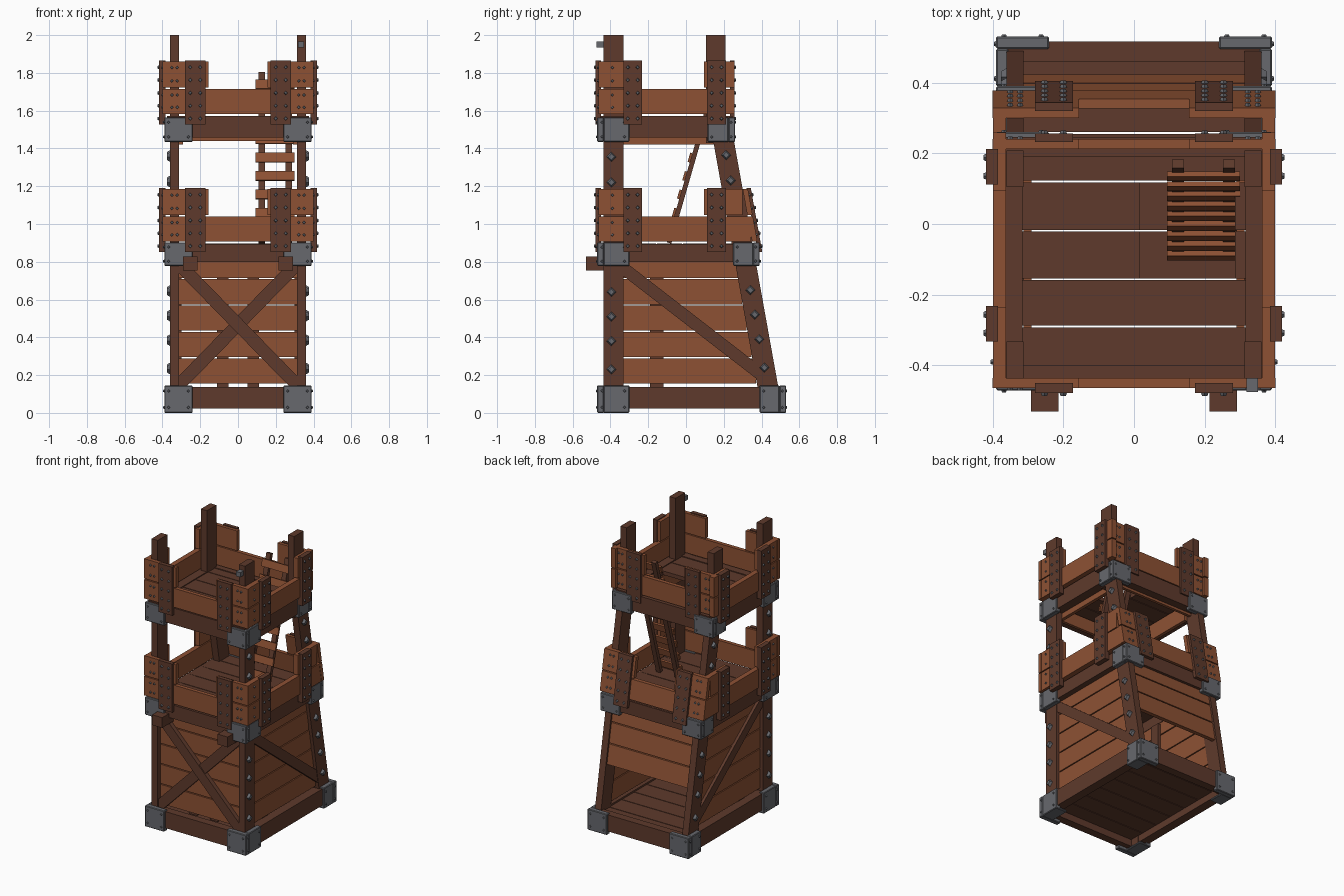
import bpy, bmesh, math
from mathutils import Matrix, Vector

if "Cube" in bpy.data.objects:
    bpy.data.objects.remove(bpy.data.objects["Cube"])

def mat(name, col):
    m = bpy.data.materials.new(name)
    m.diffuse_color = (*col, 1)
    m.use_nodes = True
    m.node_tree.nodes["Principled BSDF"].inputs["Base Color"].default_value = m.diffuse_color
    return m

DARK = mat("dark_wood", (0.112, 0.042, 0.025))
LIGHT = mat("light_wood", (0.27, 0.083, 0.034))
IRON = mat("grey_iron", (0.135, 0.14, 0.155))
parts = {}

def part(name, m):
    if name not in parts:
        parts[name] = (bmesh.new(), m)
    return parts[name][0]

def back(z):
    """Outer y of the leaning rear posts at height z."""
    return 0.254 + 0.18 * (1.44 - z)

def box(name, m, x, y, z, lean=False):
    """Box from three ranges; with lean, y is measured from the leaning back plane."""
    bm = part(name, m)
    size = [abs(r[1] - r[0]) for r in (x, y, z)]
    mid = [(r[1] + r[0]) / 2 for r in (x, y, z)]
    vs = bmesh.ops.create_cube(bm, size=1, matrix=Matrix.Translation(mid) @ Matrix.Diagonal((*size, 1)))["verts"]
    if lean:
        for v in vs:
            v.co.y += back(v.co.z)

def beam(name, m, a, b, w, d, side):
    """Bar from a to b, width w, depth d along the side axis."""
    a, b, n = Vector(a), Vector(b), Vector(side)
    u = (b - a).normalized()
    rot = Matrix((n, u.cross(n), u)).transposed().to_4x4()
    bmesh.ops.create_cube(part(name, m), size=1, matrix=Matrix.Translation((a + b) / 2) @ rot
                          @ Matrix.Diagonal((d, w, (b - a).length, 1)))

def nail(name, p, axis, r=0.012, h=0.012):
    """Four-sided stud pointing along axis."""
    rot = Vector((0, 0, 1)).rotation_difference(Vector(axis)).to_matrix().to_4x4()
    bmesh.ops.create_cone(part(name, IRON), cap_ends=True, segments=4, radius1=r, radius2=r * 0.6,
                          depth=h, matrix=Matrix.Translation(p) @ rot)

S = (-1, 1)

# Corner posts: upright at the front, leaning then upright at the back
for s in S:
    px = (s * 0.313, s * 0.36)
    box("front_posts", DARK, px, (-0.437, -0.332), (0.012, 2))
    box("rear_posts", DARK, px, (0.105, 0.208), (1.43, 2))
    box("rear_posts", DARK, px, (-0.11, 0), (0.02, 1.5), True)
    # Large diamond studs on the post sides
    for z in (0.23, 0.38, 0.51, 0.64, 1.22, 1.355):
        nail("post_studs", (s * 0.367, -0.395, z), (s, 0, 0), 0.027, 0.018)
        nail("post_studs", (s * 0.367, back(z + 0.01) - 0.055, z + 0.01), (s, 0, 0), 0.027, 0.018)

# Floor frames, iron corner caps and plank floors
EDGES = (-0.432, -0.29, -0.156, -0.019, 0.12, 0.257, 0.394, 0.48)
LEVELS = ((0.0, 0.145, 0.53, 0.39), (0.778, 0.903, 0.39, 0.25), (1.435, 1.565, 0.26, 0.115))
for i, (z0, z1, yb, yi) in enumerate(LEVELS):
    zb = (z0 + 0.022, z1 + (0.008 if i == 2 else -0.008))
    for s in S:
        box("frame_beams", DARK, (s * 0.315, s * 0.377), (-0.44, yb - 0.03), zb)
        x_out, x_in = s * 0.39, s * 0.24
        # Caps wrap the front and rear corners
        for yo, ye, d in ((-0.47, -0.30, 1), (yb, yi, -1)):
            box("corner_caps", IRON, (x_out, x_in), (yo, yo + d * 0.035), (z0, z1))
            box("corner_caps", IRON, (x_out, s * 0.355), (yo + d * 0.035, ye), (z0, z1))
            if i == 0:
                box("corner_caps", IRON, (s * 0.385, s * 0.30), (yo + d * 0.03, ye), (0.0, 0.015))
            for f in (0.2, 0.8):
                zn = z0 + (z1 - z0) * f
                for g in (0.15, 0.85):
                    nail("cap_nails", (x_out + (x_in - x_out) * g, yo - d * 0.002, zn), (0, -d, 0), 0.009, 0.008)
                    nail("cap_nails", (x_out + s * 0.002, yo + (ye - yo) * g, zn), (s, 0, 0), 0.009, 0.008)
    box("frame_beams", DARK, (-0.37, 0.37), (-0.456, -0.40), zb)
    box("frame_beams", DARK, (-0.37, 0.37), (yb - 0.07, yb - 0.014), zb)
    zf = ((0.07, 0.125), (0.87, 0.896), (1.54, 1.567))[i]
    for a, b in zip(EDGES, EDGES[1:]):
        if a > yb - 0.05:
            continue
        b = min(b, yb - 0.02)
        if i == 2 and -0.16 < a < 0.0:      # ladder hatch
            runs = ((-0.365, 0.015), (0.285, 0.365))
        else:
            runs = ((-0.365, 0.365),)
        for r in runs:
            box("floor_planks", DARK, r, (a + 0.0025, b - 0.0025), zf)

# Light boards under the top floor
for s in S:
    box("under_boards", LIGHT, (s * 0.29, s * 0.313), (-0.40, 0.15), (1.42, 1.53))
box("under_boards", LIGHT, (-0.31, 0.31), (0.17, 0.19), (1.44, 1.53))
box("under_boards", LIGHT, (-0.31, 0.31), (-0.40, -0.38), (1.44, 1.53))

# Plank walls of the lower storey; the back is open below
for k in range(5):
    z = (0.155 + 0.14 * k, 0.288 + 0.14 * k)
    if k == 4:
        z = (z[0], 0.80)
    box("front_wall", LIGHT, (-0.32, 0.32), (-0.405, -0.38), z)
    for s in S:
        box("side_walls", LIGHT, (s * 0.318, s * 0.338), (-0.34, back(z[1]) - 0.09), z)
    if k >= 2:
        box("back_wall", LIGHT, (-0.32, 0.32), (-0.04, -0.012), z, True)
for s in S:
    # Diagonal braces
    beam("front_braces", DARK, (s * 0.315, -0.416 - 0.004 * s, 0.145), (-s * 0.315, -0.416 - 0.004 * s, 0.79),
         0.068, 0.03, (0, 1, 0))
    beam("side_braces", DARK, (s * 0.345, 0.44, 0.17), (s * 0.345, -0.35, 0.78), 0.065, 0.024, (1, 0, 0))
    # Upright ribs inside the walls
    box("wall_ribs", DARK, (s * 0.298, s * 0.318), (-0.19, -0.12), (0.13, 0.79))
    box("wall_ribs", DARK, (s * 0.05, s * 0.11), (-0.38, -0.36), (0.13, 0.79))
    # Joist ends sticking out of the front
    box("joists", DARK, (s * 0.214, s * 0.291), (-0.53, -0.36), (0.755, 0.827))

# Parapets: a full lower plank, split upper planks, and nailed battens
for base, yend, lean in ((0.908, 0.345, True), (1.583, 0.258, False)):
    lo, hi = (base, base + 0.132), (base + 0.139, base + 0.277)
    zb = (base - 0.055, base + 0.283)
    rows = [zb[0] + 0.03 + 0.068 * k for k in range(5)]
    off = 0 if lean else 0.212
    box("front_parapet", LIGHT, (-0.40, 0.40), (-0.463, -0.436), lo)
    box("back_parapet", LIGHT, (-0.40, 0.40), (off, off + 0.028), lo, lean)
    for s in S:
        up = (s * 0.155, s * 0.40)
        box("front_parapet", LIGHT, up, (-0.463, -0.436), hi)
        box("back_parapet", LIGHT, up, (off, off + 0.028), hi, lean)
        box("side_parapets", LIGHT, (s * 0.362, s * 0.398), (-0.436, yend), lo)
        box("side_parapets", LIGHT, (s * 0.362, s * 0.398), (-0.436, -0.235), hi)
        box("side_parapets", LIGHT, (s * 0.362, s * 0.398), (0.095, 0.30 if lean else yend), hi)
        bx = (s * 0.173, s * 0.28)
        box("parapet_battens", DARK, bx, (-0.478, -0.45), zb)
        box("parapet_battens", DARK, bx, (off + 0.02, off + 0.044), zb, lean)
        for y0 in (-0.332, 0.112):
            box("parapet_battens", DARK, (s * 0.385, s * 0.418), (y0, y0 + 0.1), zb)
            for z in rows:
                for dy in (0.024, 0.076):
                    nail("parapet_nails", (s * 0.42, y0 + dy, z), (s, 0, 0))
        for z in rows:
            yb = off + 0.046 + (back(z) if lean else 0)
            for x in (0.2, 0.253):
                nail("parapet_nails", (s * x, -0.48, z), (0, -1, 0))
                nail("parapet_nails", (s * x, yb, z), (0, 1, 0))
        # Nails holding the planks to the posts
        for z in (base + 0.035, base + 0.1, base + 0.175, base + 0.245):
            yb = off + 0.03 + (back(z) if lean else 0)
            for x in (0.322, 0.35):
                nail("parapet_nails", (s * x, -0.465, z), (0, -1, 0), 0.01)
                nail("parapet_nails", (s * x, yb, z), (0, 1, 0), 0.01)
            nail("parapet_nails", (s * 0.399, -0.39, z), (s, 0, 0), 0.01)

# Leaning ladder from the middle floor through the hatch
A, B = Vector((0, -0.09, 0.90)), Vector((0, 0.17, 1.80))
for x in (0.125, 0.268):
    beam("ladder_rails", DARK, A + Vector((x, 0, 0)), B + Vector((x, 0, 0)), 0.025, 0.034, (1, 0, 0))
step = (B - A).normalized()
for k in range(9):
    c = A + (B - A) * (0.065 + 0.108 * k) + Vector((0, -0.017, 0.004))
    beam("ladder_rungs", LIGHT, c + Vector((0.093, 0, 0)), c + Vector((0.30, 0, 0)), 0.05, 0.014,
         Vector((0, -step.z, step.y)))

# Small iron peg near the top of one front post
box("post_peg", IRON, (0.318, 0.35), (-0.475, -0.43), (1.935, 1.967))

# Turn every collected part into an object
for name, (bm, m) in parts.items():
    bmesh.ops.recalc_face_normals(bm, faces=bm.faces)
    me = bpy.data.meshes.new(name)
    bm.to_mesh(me)
    bm.free()
    me.materials.append(m)
    ob = bpy.data.objects.new(name, me)
    bpy.context.collection.objects.link(ob)
    if name == "corner_caps":
        bev = ob.modifiers.new("bevel", "BEVEL")
        bev.width, bev.segments = 0.004, 1
